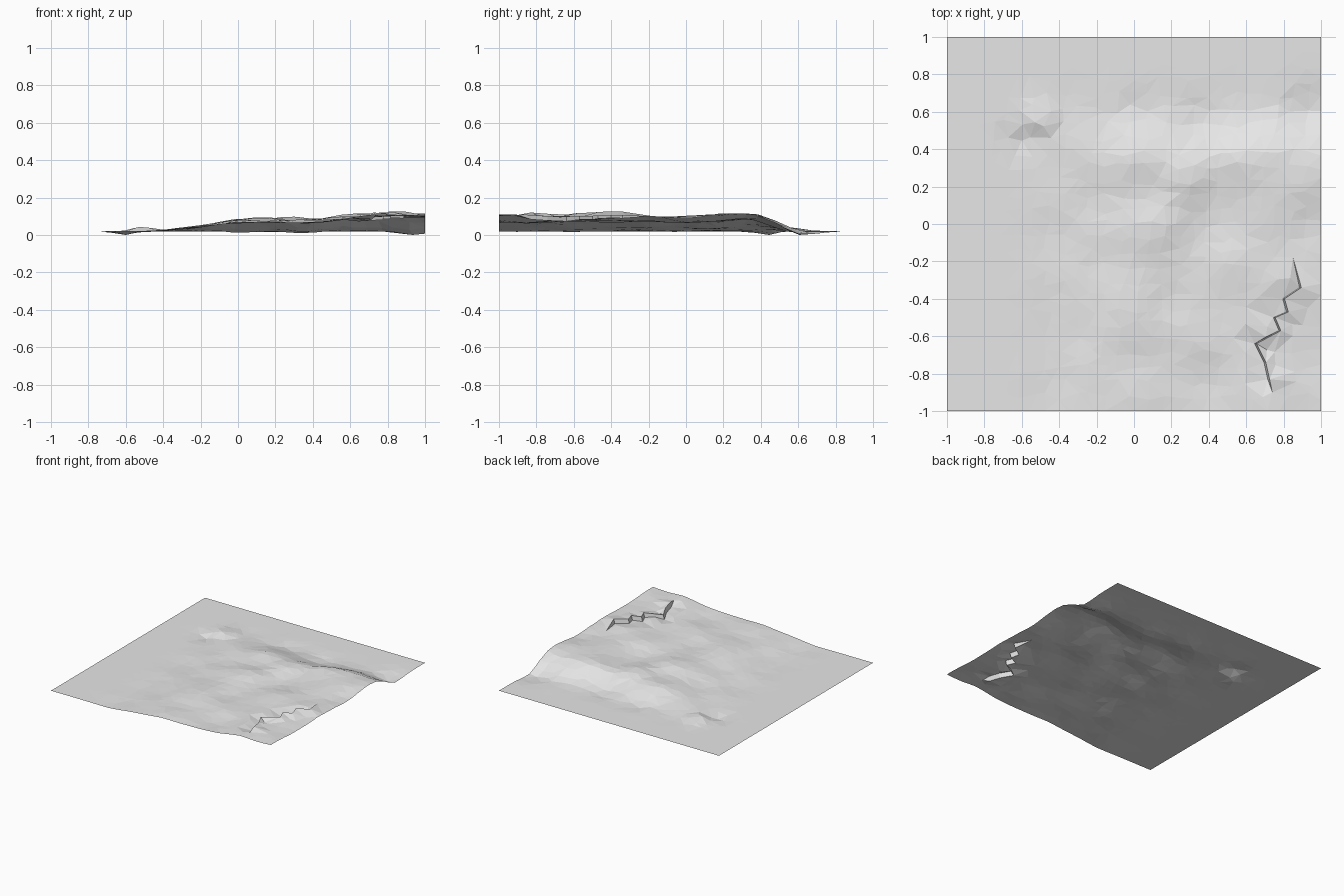
import bpy, random, math
from mathutils import Vector, noise, geometry

if "Cube" in bpy.data.objects:
    bpy.data.objects.remove(bpy.data.objects["Cube"])

random.seed(4)


def smooth(a, b, t):
    t = max(0.0, min(1.0, (t - a) / (b - a)))
    return t * t * (3 - 2 * t)


# bumps and hollows: x, y, radius, height
BUMPS = [(-0.5, 0.57, 0.08, 0.03), (-0.6, 0.44, 0.08, -0.02),
         (0.0, 0.33, 0.13, 0.026), (0.1, -0.02, 0.15, 0.030),
         (0.3, 0.24, 0.14, 0.034), (0.57, 0.34, 0.14, 0.022),
         (0.95, 0.28, 0.16, 0.012), (-0.05, -0.45, 0.18, 0.016),
         (0.45, -0.22, 0.16, 0.014), (0.35, -0.6, 0.16, 0.016),
         (0.95, 0.62, 0.12, -0.022), (0.35, 0.58, 0.12, -0.012),
         (0.03, 0.62, 0.1, -0.008), (0.95, -0.02, 0.15, -0.015)]


def height(x, y):
    back = smooth(0.66, 0.36, y)
    shelf = smooth(-0.5, 0.05, x) * back
    z = 0.02 + 0.045 * shelf + 0.04 * smooth(0.35, 0.8, x) * back
    for bx, by, r, h in BUMPS:
        z += h * math.exp(-((x - bx) ** 2 + (y - by) ** 2) / (r * r))
    mask = smooth(-0.75, -0.2, x) * smooth(0.85, 0.5, y)
    z += 0.012 * mask * noise.noise(Vector((x * 5, y * 5, 1.3)))
    return max(0.0, min(0.116, z))


# zigzag fault line: a narrow step whose right side is lifted
CRACK = [(0.85, -0.18), (0.89, -0.34), (0.80, -0.40), (0.82, -0.47), (0.75, -0.50),
         (0.78, -0.57), (0.65, -0.64), (0.70, -0.74), (0.72, -0.83), (0.74, -0.90)]
inner = CRACK[1:-1]
pts, zs, side = [], [], []


def add(x, y, dz=0.0, s=None):
    pts.append(Vector((x, y)))
    zs.append(height(x, y) + dz)
    side.append(s)
    return len(pts) - 1


start, end = add(*CRACK[0], s="tip"), add(*CRACK[-1], s="tip")
edges = []
for s, sign in (("left", -1), ("right", 1)):
    line = [start] + [add(x + sign * 0.005, y, 0.018 * sign, s) for x, y in inner] + [end]
    edges += list(zip(line, line[1:]))

# irregular ground points, kept clear of the fault
N = 26
for i in range(N + 1):
    for j in range(N + 1):
        x, y = -1 + 2 * i / N, -1 + 2 * j / N
        if 0 < i < N:
            x += random.uniform(-0.025, 0.025)
        if 0 < j < N:
            y += random.uniform(-0.025, 0.025)
        if all((Vector((x, y)) - Vector(c)).length > 0.055 for c in CRACK):
            add(x, y)

co, _, faces, orig, _, _ = geometry.delaunay_2d_cdt(pts, edges, [], 0, 1e-5)
verts, tag = [], []
for p, o in zip(co, orig):
    verts.append((p.x, p.y, zs[o[0]] if o else height(p.x, p.y)))
    tag.append(side[o[0]] if o else None)

# ground faces up; the step wall faces to the right
tris = []
for f in faces:
    a, b, c = (Vector(verts[k][:2]) for k in f)
    f = list(f)
    if (b - a).cross(c - a) < 0:
        f.reverse()
    tags = {tag[k] for k in f}
    if None not in tags and {"left", "right"} <= tags:
        f.reverse()
    tris.append(f)

low = min(v[2] for v in verts)
mesh = bpy.data.meshes.new("terrain")
mesh.from_pydata([(x, y, z - low) for x, y, z in verts], [], tris)
grey = bpy.data.materials.new("light grey")
grey.diffuse_color = (0.8, 0.8, 0.8, 1)
grey.use_nodes = True
grey.node_tree.nodes["Principled BSDF"].inputs["Base Color"].default_value = grey.diffuse_color
mesh.materials.append(grey)
terrain = bpy.data.objects.new("terrain", mesh)
bpy.context.collection.objects.link(terrain)
